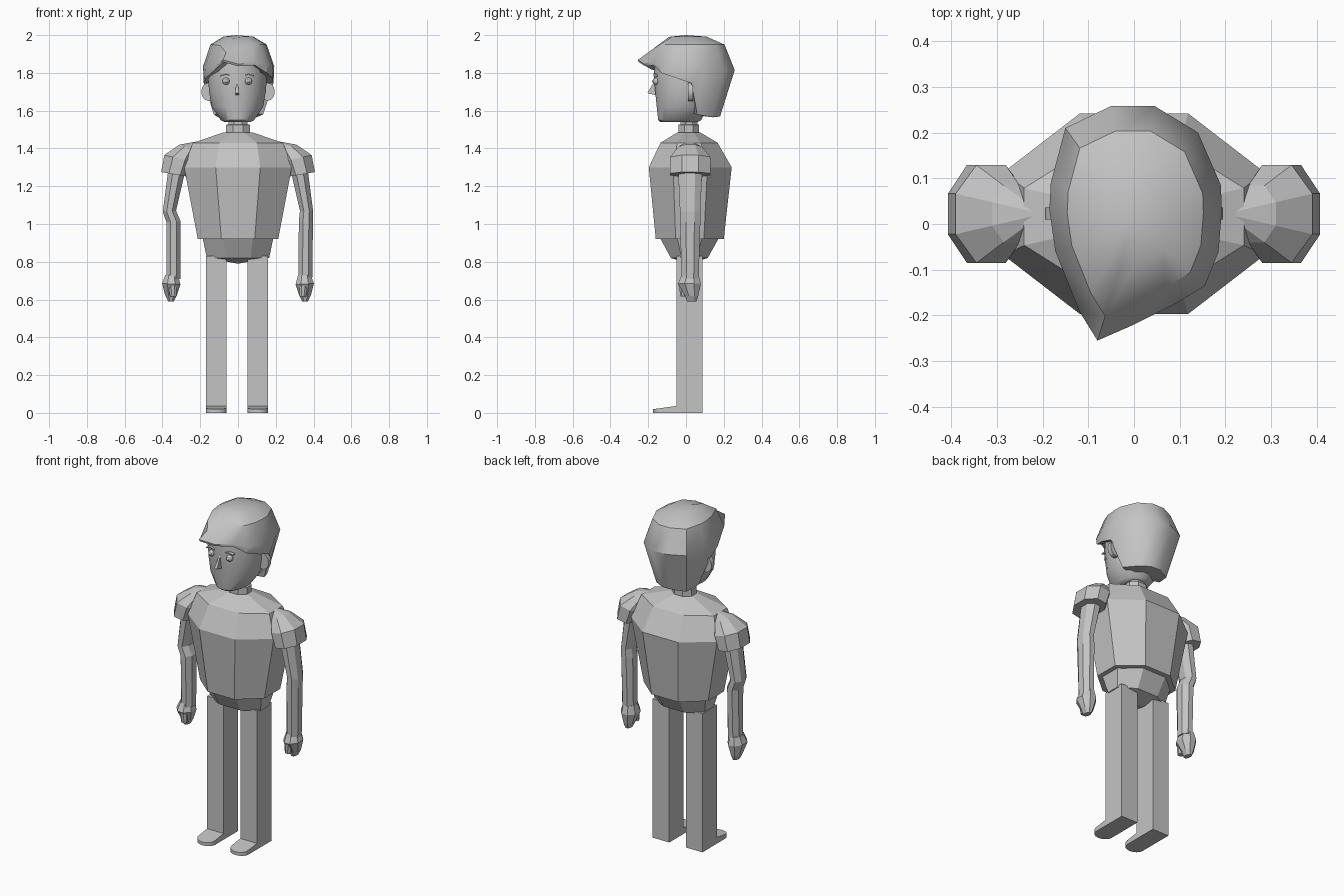
import bpy, bmesh, math
from mathutils import Vector

if "Cube" in bpy.data.objects:
    bpy.data.objects.remove(bpy.data.objects["Cube"])

grey = bpy.data.materials.new("light_grey")
grey.diffuse_color = (0.55, 0.55, 0.55, 1)
grey.use_nodes = True
grey.node_tree.nodes["Principled BSDF"].inputs["Base Color"].default_value = grey.diffuse_color


def finish(name, bm, smooth=None):
    bmesh.ops.recalc_face_normals(bm, faces=bm.faces)
    me = bpy.data.meshes.new(name)
    bm.to_mesh(me)
    bm.free()
    ob = bpy.data.objects.new(name, me)
    bpy.context.collection.objects.link(ob)
    me.materials.append(grey)
    if smooth:
        bpy.ops.object.select_all(action='DESELECT')
        ob.select_set(True)
        bpy.context.view_layer.objects.active = ob
        bpy.ops.object.shade_smooth_by_angle(angle=math.radians(smooth))
    return ob


def loft(name, rings, smooth=None, start=None, end=None):
    """Skin equal-length rings; close with flat caps or with pole points."""
    bm = bmesh.new()
    vs = [[bm.verts.new(p) for p in r] for r in rings]
    n = len(vs[0])
    for a, b in zip(vs, vs[1:]):
        for i in range(n):
            j = (i + 1) % n
            bm.faces.new((a[i], a[j], b[j], b[i]))
    for ring, pole in ((vs[0], start), (vs[-1], end)):
        if pole:
            p = bm.verts.new(pole)
            for i in range(n):
                bm.faces.new((ring[i], ring[(i + 1) % n], p))
        else:
            bm.faces.new(ring)
    return finish(name, bm, smooth)


def octagon(z, rx, y0, y1, cx=0.0, n=8):
    """Flat-fronted ring; rx and y0..y1 measure across the flats."""
    k = 1 / math.cos(math.pi / n)
    cy, ry = (y0 + y1) / 2, (y1 - y0) / 2
    return [(cx + rx * k * math.cos(2 * math.pi * (i + .5) / n),
             cy + ry * k * math.sin(2 * math.pi * (i + .5) / n), z) for i in range(n)]


def tilted(xo, zo, xi, zi, ry, s, cy=0.022):
    """Octagon between an outer and an inner point in the xz plane."""
    k = 1 / math.cos(math.pi / 8)
    out = []
    for i in range(8):
        a = math.pi * (i + .5) / 4
        t = k * math.cos(a)
        out.append((s * ((xo + xi) / 2 + t * (xo - xi) / 2), cy + ry * k * math.sin(a),
                    (zo + zi) / 2 + t * (zo - zi) / 2))
    return out


# Torso, hips and neck
loft("torso", [octagon(0.92, 0.213, -0.16, 0.20), octagon(1.30, 0.285, -0.197, 0.242),
               octagon(1.43, 0.24, -0.135, 0.167), octagon(1.485, 0.075, -0.045, 0.075)])
loft("hips", [octagon(0.94, 0.19, -0.145, 0.182), octagon(0.82, 0.165, -0.08, 0.115)],
     end=(0, 0.015, 0.79))
loft("neck", [octagon(1.46, 0.064, -0.04, 0.07), octagon(1.525, 0.064, -0.04, 0.07),
              octagon(1.528, 0.05, -0.03, 0.06), octagon(1.57, 0.05, -0.03, 0.06)])

for s, side in ((1, "left"), (-1, "right")):
    # Leg
    cx = s * 0.11 - 0.005
    loft(side + "_leg", [octagon(z, 0.055, -0.05, 0.087, cx, 4) for z in (0, 0.83)])
    # Foot with rounded toe
    toe = [(cx + 0.055 * math.cos(a), -0.13 - 0.045 * math.sin(a))
           for a in (math.pi * i / 8 for i in range(9))]
    sole = [(cx + 0.055, 0.0)] + toe + [(cx - 0.055, 0.0)]
    loft(side + "_foot", [[(x, y, 0) for x, y in sole],
                          [(x, y, 0.037 + 0.14 * (y + 0.05)) for x, y in sole]], 30)
    # Sleeve
    loft(side + "_sleeve", [tilted(0.407, 1.275, 0.265, 1.25, 0.107, s),
                            tilted(0.39, 1.365, 0.235, 1.33, 0.107, s),
                            tilted(0.31, 1.42, 0.225, 1.385, 0.062, s)],
         end=(s * 0.2, 0.022, 1.44))
    # Arm, bent a little more at one elbow
    k = 0.0 if s > 0 else 0.018
    loft(side + "_arm", [tilted(0.365, 1.32, 0.275, 1.30, 0.065, s),
                         tilted(0.398, 1.065, 0.328, 1.07, 0.054, s),
                         tilted(0.397 - k, 1.01, 0.322 - k, 1.015, 0.054, s),
                         tilted(0.393 - k * .8, 0.71, 0.32 - k * .8, 0.71, 0.045, s)])
    # Hand and thumb
    loft(side + "_hand", [tilted(0.385, 0.73, 0.318, 0.73, 0.045, s),
                          tilted(0.402, 0.685, 0.305, 0.68, 0.06, s, 0.018),
                          tilted(0.385, 0.62, 0.325, 0.62, 0.035, s, 0.03),
                          tilted(0.37, 0.59, 0.34, 0.59, 0.025, s, 0.03)])
    loft(side + "_thumb", [tilted(0.37, 0.69, 0.325, 0.69, 0.018, s, -0.02),
                           tilted(0.36, 0.615, 0.325, 0.615, 0.014, s, -0.016)])
    # Ear: thin disc facing forward
    loft(side + "_ear", [[(s * 0.157 + 0.038 * math.cos(a), y, 1.70 + 0.048 * math.sin(a))
                          for a in (math.pi * i / 6 for i in range(12))] for y in (0.01, 0.036)], 30)
    # Eye ball with a small raised pupil
    for part, r, y in (("eye", 0.019, -0.157), ("pupil", 0.009, -0.171)):
        bm = bmesh.new()
        bmesh.ops.create_uvsphere(bm, u_segments=12, v_segments=8, radius=r)
        bmesh.ops.translate(bm, verts=bm.verts, vec=(s * 0.059 - 0.004, y, 1.756))
        finish(side + "_" + part, bm, 60)
    # Eyebrow: short angled bar
    xs, zs = (0.035, 0.06, 0.088), (1.782, 1.790, 1.782)
    loft(side + "_eyebrow", [[(s * x - 0.004, y, z + dz) for y, dz in
                              ((-0.15, 0), (-0.172, 0), (-0.172, 0.006), (-0.15, 0.006))]
                             for x, z in zip(xs, zs)])

# Head
loft("head", [octagon(z, rx, y0, y1, -0.003, 20) for z, rx, y0, y1 in
              ((1.54, 0.07, -0.135, 0.06), (1.55, 0.088, -0.147, 0.08), (1.62, 0.136, -0.155, 0.12),
               (1.70, 0.15, -0.163, 0.15), (1.78, 0.156, -0.17, 0.16), (1.87, 0.145, -0.165, 0.15))],
     35)

# Nose: narrow wedge
loft("nose", [[(-0.014, -0.15, 1.68), (0.004, -0.15, 1.68), (0.004, -0.205, 1.693),
               (-0.014, -0.205, 1.693)],
              [(-0.009, -0.15, 1.755), (-0.001, -0.15, 1.755), (-0.001, -0.168, 1.755),
               (-0.009, -0.168, 1.755)]])

# Hair: widest outline (x, y) with the height of the lower rim under each point
outline = [(-0.08, -0.255, 1.857), (0.0, -0.22, 1.835), (0.09, -0.175, 1.84), (0.155, -0.135, 1.80),
           (0.185, -0.06, 1.775), (0.192, 0.03, 1.745), (0.19, 0.085, 1.58), (0.14, 0.20, 1.565),
           (0.045, 0.258, 1.57), (-0.05, 0.258, 1.57), (-0.15, 0.21, 1.565), (-0.182, 0.09, 1.58),
           (-0.185, 0.03, 1.745), (-0.172, -0.06, 1.775), (-0.12, -0.19, 1.82)]


def slope(y, z):
    return min(z, 1.866 + 0.757 * (y + 0.255))


def dome(f, z):
    return [(x * f, y * f, slope(y * f, z)) for x, y, _ in outline]


rim = [(x * f, y * f, z) for x, y, z, f in
       ((x, y, z, 0.98 if z > 1.7 else 0.70) for x, y, z in outline)]
inner = [(x * 0.45, y * 0.45, z + 0.01) for x, y, z in rim]
middle = [(x, y, max(1.815 if y > 0.15 else 1.835, z + 0.012)) for x, y, z in outline]
loft("hair", [inner, rim, middle, dome(0.79, 1.95), dome(0.42, 1.992)], 38, end=(-0.01, 0.0, 2.0))
